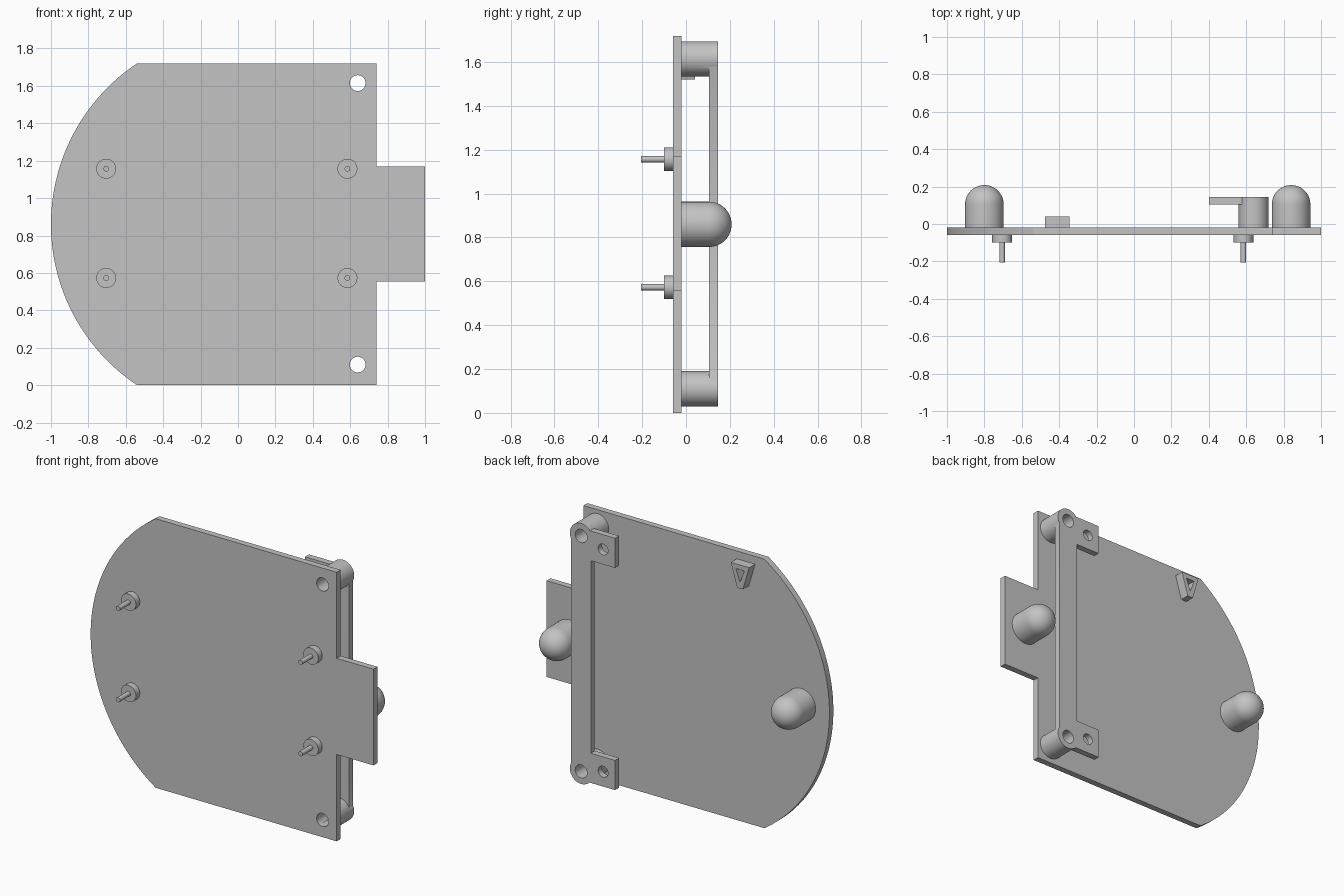
import bpy, bmesh, math
from mathutils import Matrix

cube = bpy.data.objects.get("Cube")
if cube:
    bpy.data.objects.remove(cube, do_unlink=True)

GREY = (0.55, 0.55, 0.55, 1)
grey = bpy.data.materials.new("light grey")
grey.use_nodes = True
grey.diffuse_color = GREY
grey.node_tree.nodes["Principled BSDF"].inputs["Base Color"].default_value = GREY

MID_Z = 0.86              # height of the mirror line
BACK, FRONT = -0.02, -0.06  # the two faces of the plate


def finish(name, bm):
    """Turn a bmesh into a grey object with sharp edges kept."""
    bmesh.ops.recalc_face_normals(bm, faces=bm.faces)
    mesh = bpy.data.meshes.new(name)
    bm.to_mesh(mesh)
    bm.free()
    mesh.materials.append(grey)
    obj = bpy.data.objects.new(name, mesh)
    bpy.context.collection.objects.link(obj)
    return obj


def select(obj):
    bpy.ops.object.select_all(action='DESELECT')
    obj.select_set(True)
    bpy.context.view_layer.objects.active = obj


def smooth(obj):
    select(obj)
    bpy.ops.object.shade_smooth_by_angle(angle=math.radians(30))


def prism(name, outline, y0, y1):
    """Extrude an (x, z) outline from y0 to y1."""
    bm = bmesh.new()
    face = bm.faces.new([bm.verts.new((x, y0, z)) for x, z in outline])
    top = bmesh.ops.extrude_face_region(bm, geom=[face])["geom"]
    verts = [g for g in top if isinstance(g, bmesh.types.BMVert)]
    bmesh.ops.translate(bm, verts=verts, vec=(0, y1 - y0, 0))
    return finish(name, bm)


def lathe(name, x, z, profile, steps=48):
    """Spin a (radius, y) profile about a y-parallel axis at (x, z)."""
    bm = bmesh.new()
    verts = [bm.verts.new((r, y, 0)) for r, y in profile]
    edges = [bm.edges.new(p) for p in zip(verts, verts[1:])]
    bmesh.ops.spin(bm, geom=verts + edges, cent=(0, 0, 0), axis=(0, 1, 0),
                   angle=math.tau, steps=steps)
    bmesh.ops.remove_doubles(bm, verts=bm.verts, dist=1e-5)
    bm.transform(Matrix.Translation((x, 0, z)))
    return finish(name, bm)


def rod(name, x, z, r, y0, y1):
    return lathe(name, x, z, [(0, y0), (r, y0), (r, y1), (0, y1)])


def combine(obj, tool, operation):
    """Apply a boolean and drop the tool."""
    mod = obj.modifiers.new("combine", 'BOOLEAN')
    mod.operation, mod.object, mod.solver = operation, tool, 'EXACT'
    select(obj)
    bpy.ops.object.modifier_apply(modifier=mod.name)
    bpy.data.objects.remove(tool, do_unlink=True)


# Base plate: rounded on one side, with a square tongue on the other
half = math.asin(MID_Z / 1.034)
arc = [(0.034 - 1.034 * math.cos(a), MID_Z + 1.034 * math.sin(a))
       for a in (-half + 2 * half * i / 64 for i in range(65))]
tongue = [(0.74, 1.72), (0.74, 1.17), (1, 1.17), (1, 0.555), (0.74, 0.555), (0.74, 0)]
plate = prism("base_plate", arc + tongue, FRONT, BACK)

# C-shaped bracket standing off the back of the plate on two posts
POST_X, POST_Z = 0.64, (0.11, 1.615)
lower = [(0.71, 0.11), (0.60, 0.055), (0.40, 0.055), (0.40, 0.245), (0.572, 0.245)]
upper = [(x, 2 * MID_Z - z) for x, z in reversed(lower)]
bracket = prism("bracket", lower + upper, 0.105, 0.145)
for z in POST_Z:
    combine(bracket, rod("post", POST_X, z, 0.08, BACK, 0.145), 'UNION')

# Screw holes through plate, posts and bracket ears
for z, ear_z in zip(POST_Z, (0.15, 1.57)):
    for target in (plate, bracket):
        combine(target, rod("cutter", POST_X, z, 0.042, -0.3, 0.3), 'DIFFERENCE')
    combine(bracket, rod("cutter", 0.485, ear_z, 0.035, 0.05, 0.3), 'DIFFERENCE')
smooth(plate)
smooth(bracket)

# Domed pegs on the back
dome = [(0.103 * math.cos(a), 0.105 + 0.103 * math.sin(a))
        for a in (math.pi / 2 * i / 12 for i in range(12))]
for side, x in (("right", -0.8), ("left", 0.84)):
    smooth(lathe(side + "_domed_peg", x, MID_Z,
                 [(0, BACK), (0.103, BACK)] + dome + [(0, 0.208)]))

# Stepped pins on the front
for side, x in (("right", -0.705), ("left", 0.585)):
    for level, z in (("lower", 0.573), ("upper", 1.157)):
        smooth(lathe(f"{side}_{level}_pin", x, z,
                     [(0, FRONT), (0.053, FRONT), (0.053, -0.1), (0.015, -0.1),
                      (0.015, -0.205), (0, -0.205)]))

# Small open triangular boss on the back, point down
boss = prism("triangular_boss",
             [(-0.475, 1.67), (-0.345, 1.67), (-0.39, 1.52), (-0.43, 1.52)], BACK, 0.04)
hole = prism("cutter", [(-0.44, 1.64), (-0.38, 1.64), (-0.41, 1.56)], -0.1, 0.1)
combine(boss, hole, 'DIFFERENCE')
